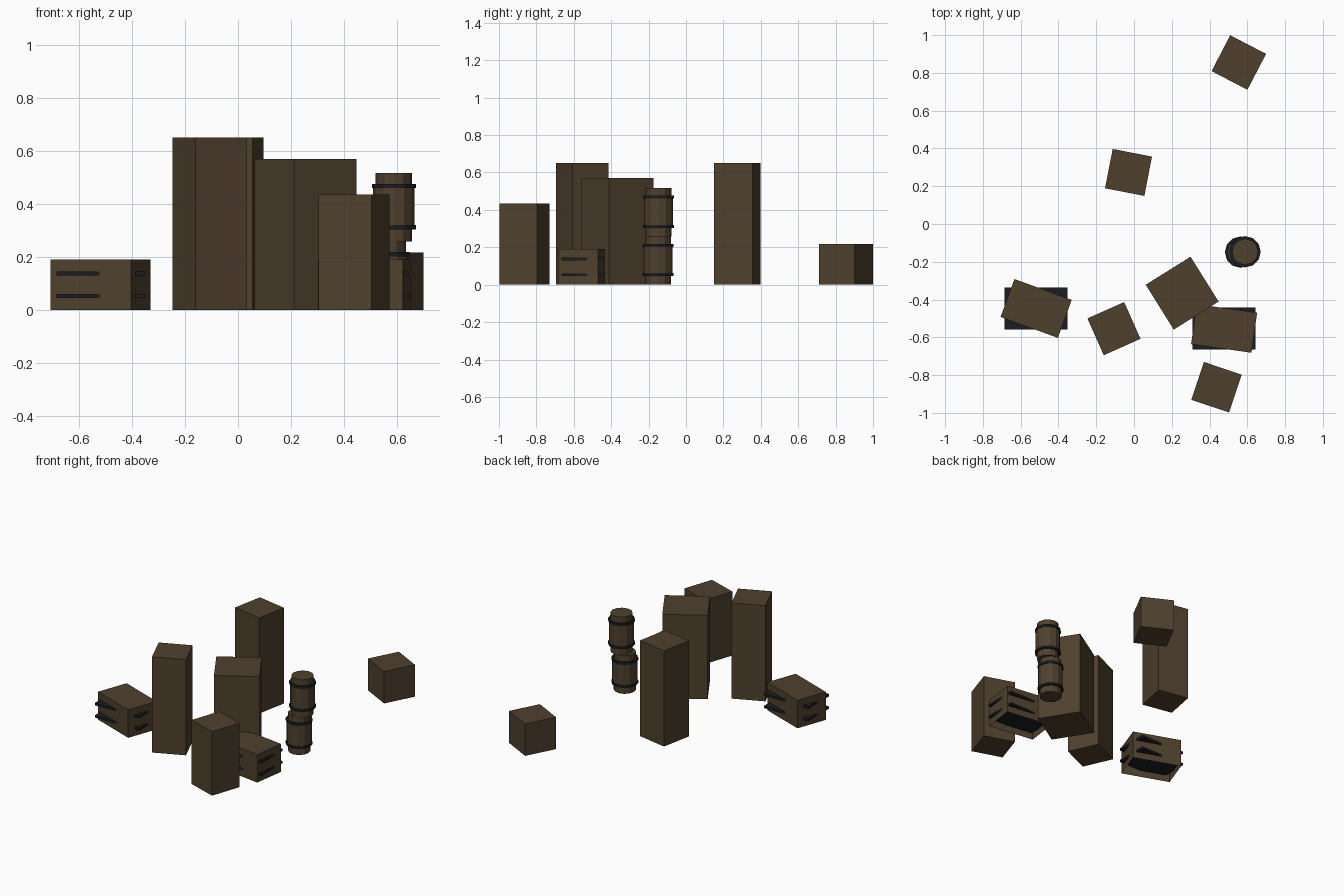
import bpy, bmesh
from math import radians
from mathutils import Matrix

cube = bpy.data.objects.get("Cube")
if cube:
    bpy.data.objects.remove(cube, do_unlink=True)


def make_material(name, colour):
    mat = bpy.data.materials.new(name)
    mat.use_nodes = True
    mat.diffuse_color = (*colour, 1)
    mat.node_tree.nodes["Principled BSDF"].inputs["Base Color"].default_value = (*colour, 1)
    return mat


WOOD = make_material("brown_wood", (0.078, 0.052, 0.027))
IRON = make_material("dark_iron", (0.011, 0.012, 0.014))


def finish(name, bm, mat, location, angle=0):
    mesh = bpy.data.meshes.new(name)
    bm.to_mesh(mesh)
    bm.free()
    mesh.materials.append(mat)
    obj = bpy.data.objects.new(name, mesh)
    obj.location = location
    obj.rotation_euler.z = radians(angle)
    bpy.context.collection.objects.link(obj)
    return obj


def box(name, size, centre, base, angle, mat, open_bottom=False):
    """Box whose underside sits at height base."""
    bm = bmesh.new()
    bmesh.ops.create_cube(bm, size=1)
    if open_bottom:
        under = [f for f in bm.faces if f.normal.z < -0.5]
        bmesh.ops.delete(bm, geom=under, context='FACES')
    bmesh.ops.scale(bm, vec=size, verts=bm.verts)
    return finish(name, bm, mat, (*centre, base + size[2] / 2), angle)


def drum(name, radius, height, centre, base, mat):
    """Twelve-sided cylinder standing at height base."""
    bm = bmesh.new()
    bmesh.ops.create_cone(bm, cap_ends=True, segments=12, radius1=radius, radius2=radius,
                          depth=height, matrix=Matrix.Translation((0, 0, height / 2)))
    return finish(name, bm, mat, (*centre, base))


# Square upright blocks
for name, centre, side, height, angle in (
        ("back_low_block", (0.555, 0.855), 0.214, 0.217, -27.5),
        ("back_tall_block", (-0.029, 0.273), 0.212, 0.65, -11),
        ("front_tall_block", (-0.106, -0.554), 0.213, 0.65, 24),
        ("wide_block", (0.255, -0.366), 0.28, 0.57, 32),
        ("front_short_block", (0.437, -0.864), 0.211, 0.435, -18.5)):
    box(name, (side, side, height), centre, 0, angle, WOOD)

# Turned crates with straight iron straps
for side, centre, angle in (("right", (-0.518, -0.447), -20), ("left", (0.477, -0.553), -8)):
    box(side + "_crate", (0.323, 0.214, 0.19), centre, 0, angle, WOOD, open_bottom=True)
    for level, height in (("lower", 0.053), ("upper", 0.137)):
        box(f"{side}_crate_{level}_strap", (0.333, 0.224, 0.015), centre,
            height - 0.0075, 0, IRON)

# Two stacked barrels
BARREL = 0.258
for level, centre, base in (("lower", (0.564, -0.149), 0), ("upper", (0.588, -0.147), BARREL)):
    drum(level + "_barrel_ends", 0.069, BARREL, centre, base, WOOD)
    drum(level + "_barrel_body", 0.078, 0.154, centre, base + 0.054, WOOD)
    for band, height in (("bottom", 0.054), ("top", 0.21)):
        drum(f"{level}_barrel_{band}_hoop", 0.083, 0.016, centre, base + height - 0.008, IRON)
